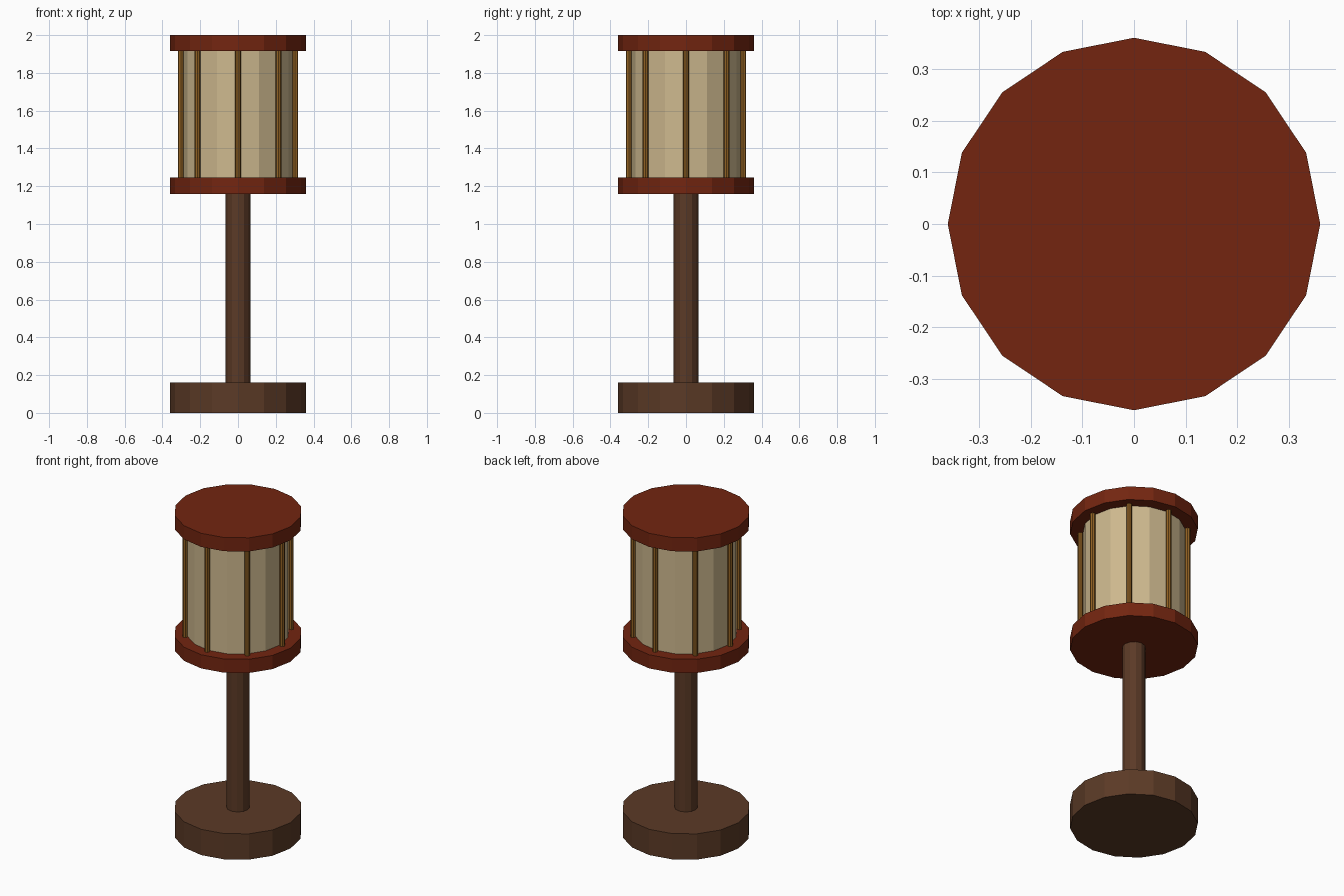
import bpy
import math

if "Cube" in bpy.data.objects:
    bpy.data.objects.remove(bpy.data.objects["Cube"])


def material(name, rgb):
    """Flat colour given as sRGB 0-255, stored as linear."""
    m = bpy.data.materials.new(name)
    lin = [((c / 255 + 0.055) / 1.055) ** 2.4 for c in rgb]
    m.diffuse_color = (*lin, 1.0)
    m.use_nodes = True
    m.node_tree.nodes["Principled BSDF"].inputs["Base Color"].default_value = m.diffuse_color
    return m


dark_wood = material("dark_wood", (91, 58, 38))
red_lacquer = material("red_lacquer", (115, 37, 16))
paper = material("paper", (205, 184, 142))
rib_wood = material("rib_wood", (146, 98, 35))


def cylinder(name, radius, z0, z1, sides, mat, x=0.0, y=0.0, turn=0.0):
    """Upright prism from z0 to z1 with a corner pointing along +x."""
    bpy.ops.mesh.primitive_cylinder_add(
        vertices=sides, radius=radius, depth=z1 - z0,
        location=(x, y, (z0 + z1) / 2), rotation=(0, 0, turn))
    ob = bpy.context.object
    ob.name = name
    ob.data.materials.append(mat)
    return ob


# Foot and post
cylinder("base", 0.361, 0.0, 0.16, 16, dark_wood)
post = cylinder("post", 0.065, 0.16, 1.16, 12, dark_wood)

# Lantern: bottom and top discs with the paper shade between
cylinder("lower_disc", 0.361, 1.16, 1.245, 16, red_lacquer)
cylinder("shade", 0.289, 1.245, 1.915, 16, paper)
cylinder("upper_disc", 0.361, 1.915, 2.0, 16, red_lacquer)

# Eight thin ribs around the shade
for i in range(8):
    a = i * math.tau / 8
    cylinder(f"rib_{i + 1}", 0.0155, 1.245, 1.915, 8, rib_wood,
             0.303 * math.cos(a), 0.303 * math.sin(a), a)
